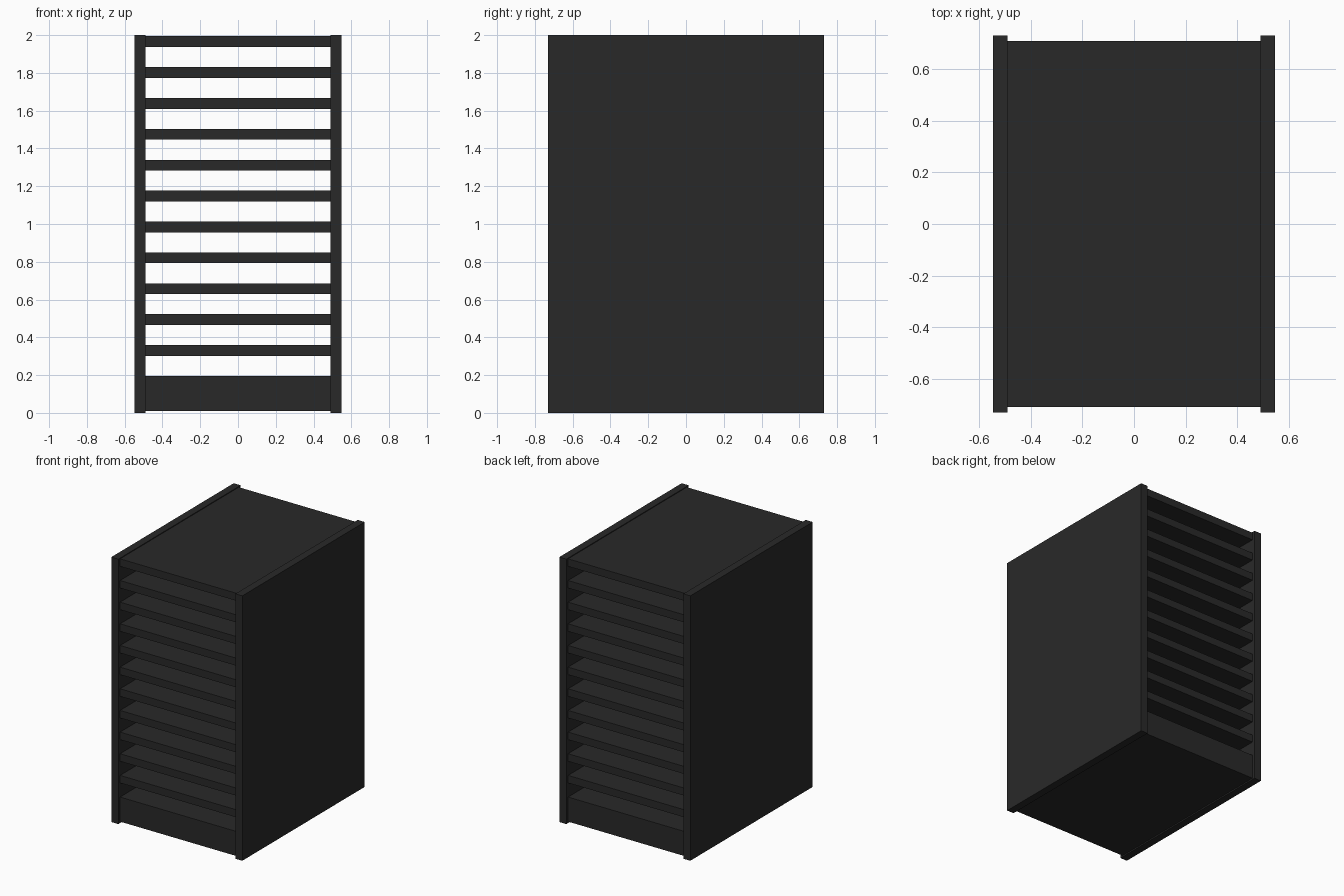
import bpy

if "Cube" in bpy.data.objects:
    bpy.data.objects.remove(bpy.data.objects["Cube"])

dark = bpy.data.materials.new("dark_laminate")
dark.diffuse_color = (0.022, 0.022, 0.022, 1)
dark.use_nodes = True
dark.node_tree.nodes["Principled BSDF"].inputs["Base Color"].default_value = dark.diffuse_color


def box(name, x, y, z):
    """Box from (min, max) ranges on each axis."""
    bpy.ops.mesh.primitive_cube_add(
        size=1, location=[(r[0] + r[1]) / 2 for r in (x, y, z)])
    ob = bpy.context.object
    ob.name = name
    ob.scale = [r[1] - r[0] for r in (x, y, z)]
    bpy.ops.object.transform_apply(location=False, rotation=False, scale=True)
    ob.data.materials.append(dark)
    return ob


OUTER, INNER = 0.547, 0.489      # side panel faces
HALF_DEPTH, SHELF_DEPTH = 0.73, 0.708
TOP, PITCH, THICK = 1.994, 0.1635, 0.057

# Side panels
box("left_side_panel", (-OUTER, -INNER), (-HALF_DEPTH, HALF_DEPTH), (0, 2))
box("right_side_panel", (INNER, OUTER), (-HALF_DEPTH, HALF_DEPTH), (0, 2))

# Top board and shelves, open at front and back
for i in range(11):
    top = TOP - i * PITCH
    box("top_board" if i == 0 else f"shelf_{i:02d}",
        (-INNER, INNER), (-SHELF_DEPTH, SHELF_DEPTH), (top - THICK, top))

# Solid base block
box("base", (-INNER, INNER), (-SHELF_DEPTH, SHELF_DEPTH), (0.01, TOP - 11 * PITCH))
